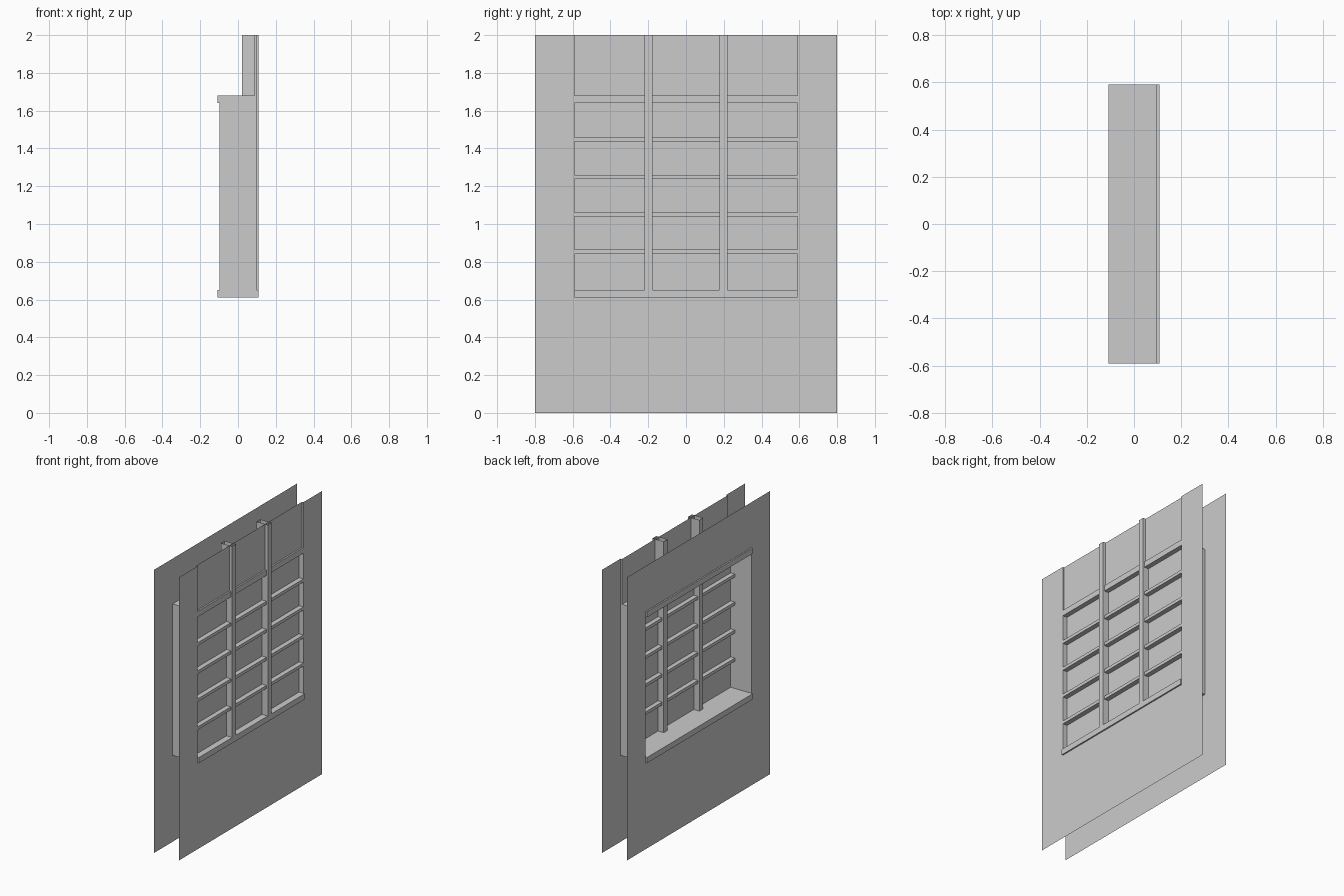
import bpy, bmesh

if "Cube" in bpy.data.objects:
    bpy.data.objects.remove(bpy.data.objects["Cube"])

WALL_X = 0.098      # both wall skins sit at +/- this
LIP_X = 0.108       # sill, lintel and mullion projection
GLASS_X = 0.064
W, H = 0.8, 2.0     # wall half width, height
OW = 0.59           # opening half width
SILL0, SILL1 = 0.61, 0.65
LINT0, LINT1 = 1.64, 1.68


def finish(name, bm):
    bmesh.ops.remove_doubles(bm, verts=bm.verts, dist=1e-5)
    me = bpy.data.meshes.new(name)
    bm.to_mesh(me)
    bm.free()
    ob = bpy.data.objects.new(name, me)
    bpy.context.collection.objects.link(ob)
    return ob


def box(name, x, y, z, open_ends=False):
    bm = bmesh.new()
    bmesh.ops.create_cube(bm, size=1)
    for v in bm.verts:
        v.co = [a[0] + (c + 0.5) * (a[1] - a[0]) for a, c in zip((x, y, z), v.co)]
    if open_ends:
        bm.normal_update()
        caps = [f for f in bm.faces if abs(f.normal.z) > 0.9]
        bmesh.ops.delete(bm, geom=caps, context='FACES_ONLY')
    return finish(name, bm)


def sheet(name, x, rects, sign=1):
    """Upright rectangles (y0, y1, z0, z1) in the plane x, facing sign * x."""
    bm = bmesh.new()
    for y0, y1, z0, z1 in rects:
        pts = [(x, y0, z0), (x, y1, z0), (x, y1, z1), (x, y0, z1)]
        bm.faces.new([bm.verts.new(p) for p in pts[::sign]])
    return finish(name, bm)


def wall(name, x, bottom, top, sign):
    """Wall skin around an opening, split at the opening corners."""
    ys, zs = [-W, -OW, OW, W], [0, bottom, top, H]
    rects = [(ys[i], ys[i + 1], zs[j], zs[j + 1])
             for i in range(3) for j in range(3)
             if (i, j) != (1, 1) and zs[j + 1] > zs[j]
             and not (i == 1 and j == 2 and top >= H)]
    ob = sheet(name, x, rects, sign)
    bm = bmesh.new()
    bm.from_mesh(ob.data)
    bmesh.ops.dissolve_limit(bm, angle_limit=0.01, verts=bm.verts, edges=bm.edges)
    bm.to_mesh(ob.data)
    bm.free()


# Outer skin is open to the top, inner skin has a closed opening
wall("outer_wall", WALL_X, SILL0, H, 1)
wall("inner_wall", -WALL_X, SILL0, LINT1, -1)

# Sill and lintel
box("sill", (-LIP_X, LIP_X), (-OW, OW), (SILL0, SILL1))
box("lintel", (-LIP_X, WALL_X), (-OW, OW), (LINT0, LINT1))

# Side jambs, with a shallow return beside the upper panel
for side in (-1, 1):
    bm = bmesh.new()
    for x0, x1, z0, z1 in ((-WALL_X, WALL_X, SILL0, LINT1),
                           (0.087, WALL_X, LINT1, H)):
        pts = [(x0, z0), (x0, z1), (x1, z1), (x1, z0)]
        bm.faces.new([bm.verts.new((px, side * OW, pz)) for px, pz in pts[::-side]])
    finish("jamb", bm)

# Glass and the recessed panel above the window
sheet("glass", GLASS_X, [(-OW, OW, SILL1, LINT0)])
sheet("upper_panel", 0.087, [(-OW, OW, LINT1, H)])

# Vertical mullions (open tubes) and horizontal glazing bars
for y in (-0.199, 0.199):
    box("mullion", (0.02, LIP_X), (y - 0.021, y + 0.021), (SILL1, H), open_ends=True)
for i in range(4):
    z = 0.853 + i * 0.198
    box("glazing_bar", (0.032, WALL_X), (-OW, OW), (z - 0.011, z + 0.011))
